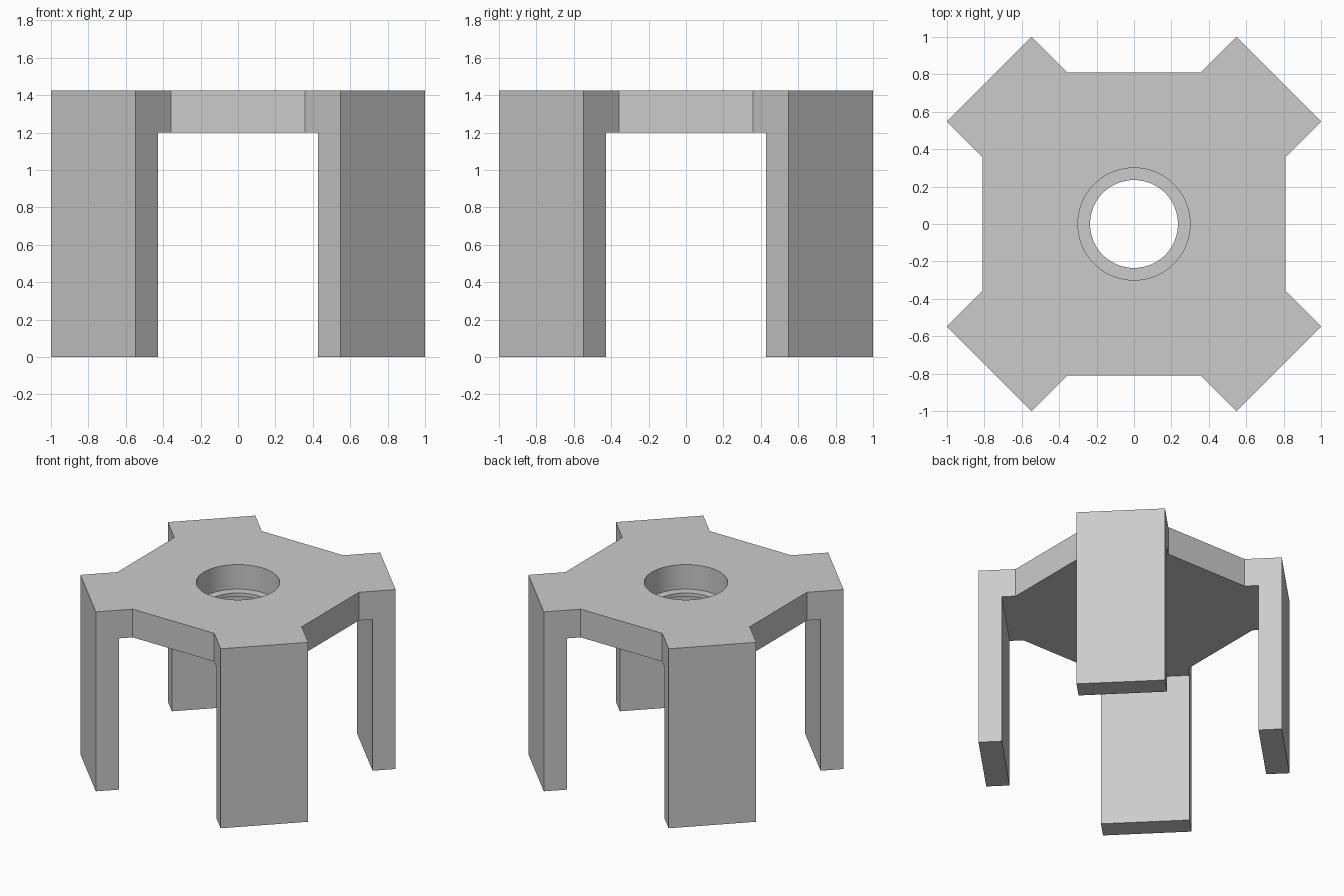
import bpy
import bmesh
import math

cube = bpy.data.objects.get("Cube")
if cube:
    bpy.data.objects.remove(cube, do_unlink=True)

HEIGHT, UNDERSIDE, LEDGE = 1.424, 1.2, 1.229
TIP = 0.548      # where each leg's outer face meets the bounding square
NOTCH = 0.19     # depth of the side recesses
LEG_INNER = 1.31  # |x| + |y| on the inner leg faces

grey = bpy.data.materials.new("plain grey")
grey.use_nodes = True
grey.diffuse_color = (0.6, 0.6, 0.6, 1)
grey.node_tree.nodes["Principled BSDF"].inputs["Base Color"].default_value = (0.6, 0.6, 0.6, 1)


def prism(name, outline, bottom, top):
    """Extrude a flat outline between two heights."""
    bm = bmesh.new()
    base = bm.faces.new([bm.verts.new((x, y, bottom)) for x, y in outline])
    moved = bmesh.ops.extrude_face_region(bm, geom=[base])["geom"]
    verts = [v for v in moved if isinstance(v, bmesh.types.BMVert)]
    bmesh.ops.translate(bm, verts=verts, vec=(0, 0, top - bottom))
    bmesh.ops.recalc_face_normals(bm, faces=bm.faces)
    mesh = bpy.data.meshes.new(name)
    bm.to_mesh(mesh)
    bm.free()
    mesh.materials.append(grey)
    obj = bpy.data.objects.new(name, mesh)
    bpy.context.collection.objects.link(obj)
    return obj


def ring(radius, count):
    steps = [2 * math.pi * i / count for i in range(count)]
    return [(radius * math.cos(a), radius * math.sin(a)) for a in steps]


# Four-armed outline: one arm repeated by quarter turns
arm = [(1 - NOTCH, TIP - NOTCH), (1, TIP), (TIP, 1), (TIP - NOTCH, 1 - NOTCH)]
outline = []
for turn in range(4):
    outline += arm
    arm = [(-y, x) for x, y in arm]
stand = prism("four_legged_stand", outline, 0, HEIGHT)

# Space between the legs, through hole and wider counterbore
cutters = [
    prism("leg_space_cutter", ring(LEG_INNER, 4), -0.2, UNDERSIDE),
    prism("through_hole_cutter", ring(0.235, 96), UNDERSIDE - 0.2, HEIGHT + 0.2),
    prism("counterbore_cutter", ring(0.3, 96), LEDGE, HEIGHT + 0.2),
]
bpy.context.view_layer.objects.active = stand
for cutter in cutters:
    cutter.hide_render = True
    mod = stand.modifiers.new(cutter.name, 'BOOLEAN')
    mod.operation = 'DIFFERENCE'
    mod.solver = 'EXACT'
    mod.object = cutter
    bpy.ops.object.modifier_apply(modifier=mod.name)
    bpy.data.objects.remove(cutter, do_unlink=True)

# Smooth hole walls, crisp edges elsewhere
bpy.ops.object.select_all(action='DESELECT')
stand.select_set(True)
bpy.ops.object.shade_smooth_by_angle(angle=math.radians(30))
